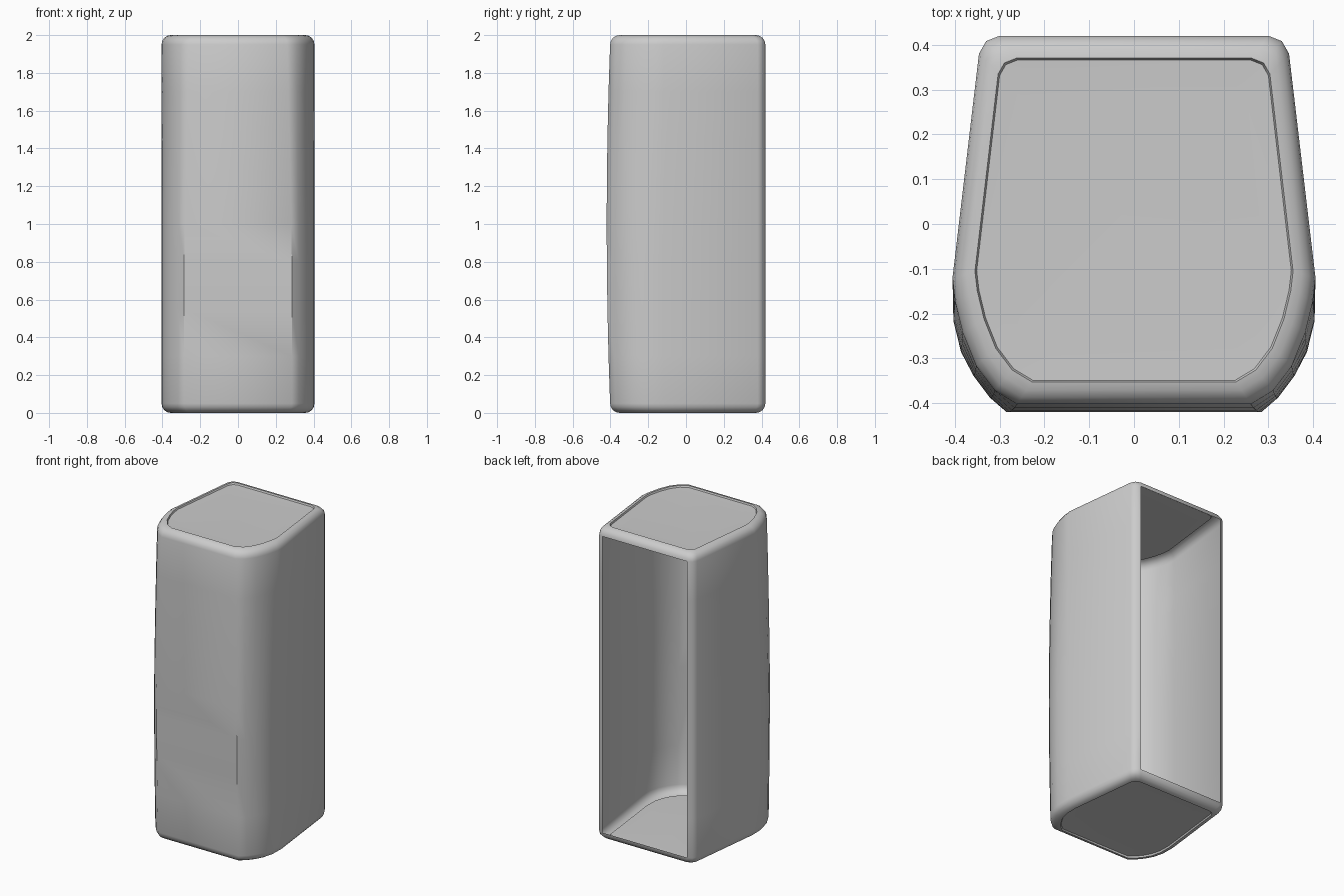
import bpy, bmesh, math

if "Cube" in bpy.data.objects:
    bpy.data.objects.remove(bpy.data.objects["Cube"])

# Right half of the plan outline, back to front: upper and lower versions
UPPER = [(.30, .42), (.33, .408), (.346, .38), (.405, -.12), (.399, -.17),
         (.382, -.24), (.352, -.315), (.31, -.37), (.26, -.40)]
LOWER = [(.30, .42), (.33, .408), (.346, .38), (.405, -.12), (.403, -.21),
         (.386, -.275), (.358, -.325), (.322, -.37), (.285, -.40)]
R = .05  # edge rounding radius


def ring(bm, z, inset=0.0):
    """One mirrored outline at height z, pulled in by inset."""
    t = min(max((z - .9) / 1.1, 0), 1)
    bulge = .02 * max(0, 1 - (z - 1) ** 2)
    half = []
    for (ux, uy), (lx, ly) in zip(UPPER, LOWER):
        x, y = lx + (ux - lx) * t, ly + (uy - ly) * t
        y -= bulge * max(0, min(1, (-y - .12) / .28))
        half.append((x * (1 - inset / .405), y * (1 - inset / .42)))
    pts = half + [(-x, y) for x, y in reversed(half)]
    return [bm.verts.new((x, y, z)) for x, y in pts]


# Height/inset pairs: bottom panel, rounded edge, bulged wall, rounded edge, top panel
edge = [(R * (1 - math.sin(a)), R * (1 - math.cos(a)))
        for a in (math.radians(d) for d in (90, 67.5, 45, 22.5, 0))]
lower_end = [(.012, .11), (.010, .054)] + [(h, i) for i, h in edge[::-1]][::1]
lower_end = [(.012, .11), (.010, .054)] + [(R * (1 - math.cos(math.radians(d))),
             R * (1 - math.sin(math.radians(d)))) for d in (0, 22.5, 45, 67.5, 90)]
wall = [(z, 0) for z in (.3, .55, .8, 1, 1.2, 1.45, 1.7)]
levels = lower_end + wall + [(2 - z, i) for z, i in reversed(lower_end)]

# Hollow cabinet shell with an open back
bm = bmesh.new()
rings = [ring(bm, z, i) for z, i in levels]
n = len(rings[0])
for a, b, (za, _), (zb, _) in zip(rings, rings[1:], levels, levels[1:]):
    for k in range(n):
        j = (k + 1) % n
        if k == n - 1 and za > R - .001 and zb < 2 - R + .001:
            continue  # back opening
        bm.faces.new((a[k], a[j], b[j], b[k]))
bm.faces.new(rings[0])
bm.faces.new(rings[-1])
bmesh.ops.recalc_face_normals(bm, faces=bm.faces)

# Make sure the normals point outward
top = max(bm.faces, key=lambda f: f.calc_center_median().z)
if top.normal.z < 0:
    bmesh.ops.reverse_faces(bm, faces=bm.faces)

mesh = bpy.data.meshes.new("cabinet_shell")
bm.to_mesh(mesh)
bm.free()
shell = bpy.data.objects.new("cabinet_shell", mesh)
bpy.context.collection.objects.link(shell)
bpy.context.view_layer.objects.active = shell
shell.select_set(True)
bpy.ops.object.shade_smooth_by_angle(angle=math.radians(40))
